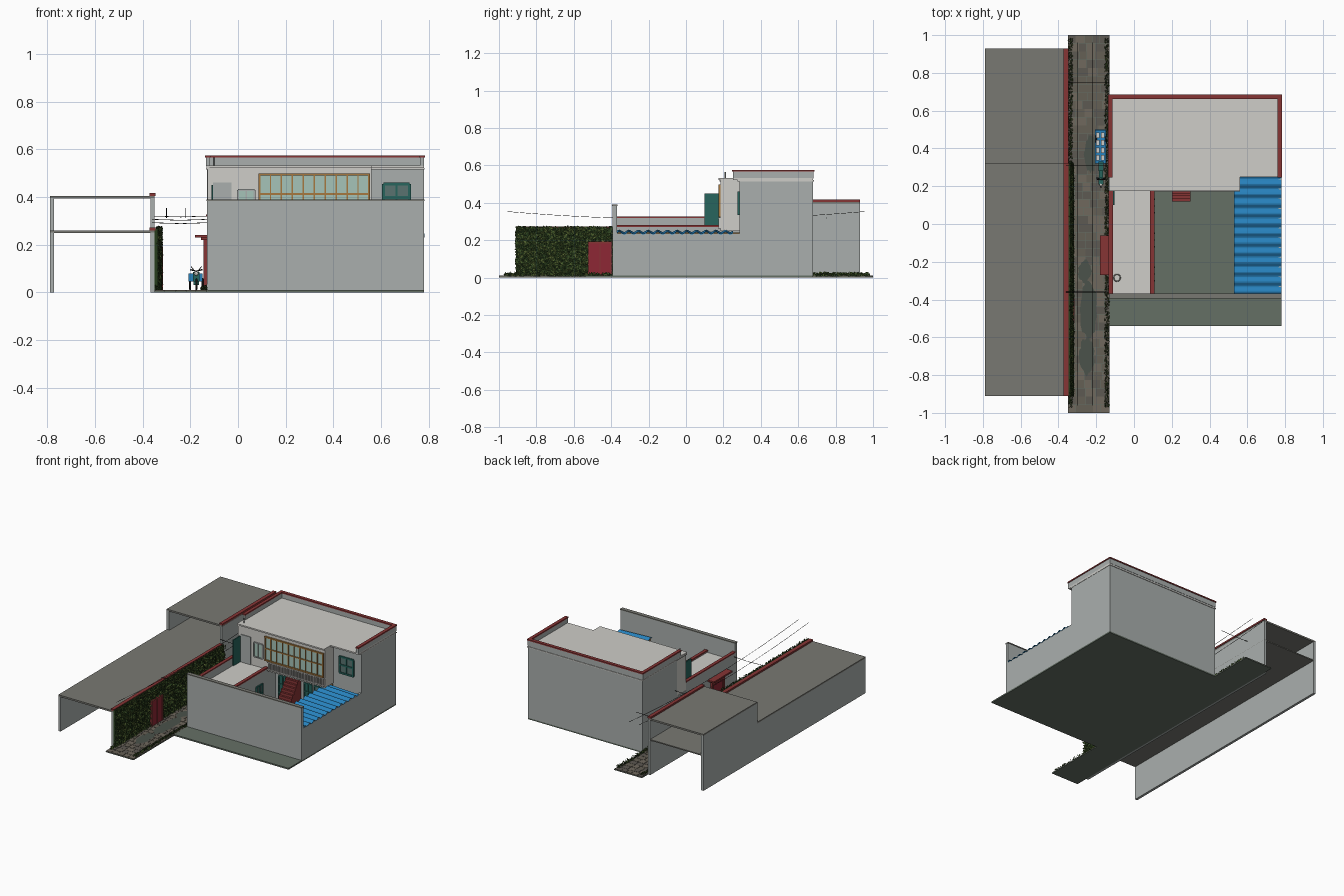
import bpy, bmesh, math, random
from mathutils import Vector, Matrix

if "Cube" in bpy.data.objects:
    bpy.data.objects.remove(bpy.data.objects["Cube"])

random.seed(4)

def mat(name, r, g, b):
    m = bpy.data.materials.new(name)
    m.diffuse_color = (r, g, b, 1)
    m.use_nodes = True
    m.node_tree.nodes["Principled BSDF"].inputs["Base Color"].default_value = m.diffuse_color
    return m

WALL = mat("grey_plaster", .40, .43, .42)
WHITE = mat("pale_plaster", .62, .61, .58)
ROOF = mat("concrete", .19, .19, .17)
RED = mat("red_paint", .24, .035, .035)
DOOR = mat("crimson_door", .27, .02, .035)
BLUE = mat("blue_metal", .02, .22, .50)
TEAL = mat("teal_wood", .02, .13, .11)
GLASS = mat("pale_glass", .38, .55, .48)
DARKGLASS = mat("dark_glass", .10, .17, .16)
WOOD = mat("ochre_wood", .38, .19, .05)
GROUND = mat("green_concrete", .13, .16, .13)
BLACK = mat("black_rubber", .01, .01, .01)
LEAVES = [mat("leaf_dark", .02, .045, .012), mat("leaf_mid", .045, .085, .02), mat("leaf_light", .09, .13, .03)]
STONES = [mat("stone_a", .13, .115, .09), mat("stone_b", .16, .14, .11), mat("stone_c", .11, .10, .085)]
PUDDLE = mat("puddle", .07, .085, .07)

def finish(name, bm, mats):
    me = bpy.data.meshes.new(name)
    bm.to_mesh(me)
    bm.free()
    for m in (mats if isinstance(mats, list) else [mats]):
        me.materials.append(m)
    ob = bpy.data.objects.new(name, me)
    bpy.context.collection.objects.link(ob)
    return ob

def add_box(bm, x0, x1, y0, y1, z0, z1, mi=0):
    M = Matrix.Translation(((x0+x1)/2, (y0+y1)/2, (z0+z1)/2)) @ Matrix.Diagonal((x1-x0, y1-y0, z1-z0, 1))
    for v in bmesh.ops.create_cube(bm, size=1, matrix=M)['verts']:
        for f in v.link_faces:
            f.material_index = mi

def boxes(name, mats, *items):
    bm = bmesh.new()
    for b in items:
        add_box(bm, *b)
    return finish(name, bm, mats)

def tube(name, pts, r, m, cyclic=False):
    cu = bpy.data.curves.new(name, 'CURVE')
    cu.dimensions = '3D'
    cu.bevel_depth, cu.bevel_resolution = r, 1
    sp = cu.splines.new('POLY')
    sp.points.add(len(pts)-1)
    for p, q in zip(sp.points, pts):
        p.co = (*q, 1)
    sp.use_cyclic_u = cyclic
    cu.materials.append(m)
    ob = bpy.data.objects.new(name, cu)
    bpy.context.collection.objects.link(ob)

def window(name, axis, a0, a1, z0, z1, pos, cols, rows, frame, glass=GLASS, t=.008):
    # framed, mullioned panel; axis 'x' faces -y, axis 'y' faces +x
    bm = bmesh.new()
    def put(u0, u1, w0, w1, d, mi):
        if axis == 'x':
            add_box(bm, u0, u1, pos-d, pos+.004, w0, w1, mi)
        else:
            add_box(bm, pos-.004, pos+d, u0, u1, w0, w1, mi)
    put(a0, a1, z0, z1, .003, 1)
    for i in range(cols+1):
        c = a0+(a1-a0)*i/cols
        w = t/2 if i in (0, cols) else t/3
        put(c-w, c+w, z0, z1, .009, 0)
    for i in range(rows+1):
        c = z0+(z1-z0)*i/rows
        put(a0, a1, c-t/2, c+t/2, .008, 0)
    finish(name, bm, [frame, glass])

# Hollow neighbouring row: low front section and taller rear section
for tag, y0, y1, h in (("front", -.91, .32, .26), ("rear", .32, .93, .405)):
    boxes(f"neighbour_{tag}_walls", WALL, (-.79, -.772, y0, y1, 0, h-.01), (-.367, -.35, y0, y1, 0, h-.01))
    boxes(f"neighbour_{tag}_roof", ROOF, (-.79, -.35, y0, y1, h-.012, h))
    boxes(f"neighbour_{tag}_coping", RED, (-.372, -.346, y0, y1, h, h+.012))
boxes("neighbour_rear_floor", ROOF, (-.79, -.35, .32, .93, .248, .256))

# Alley paving
boxes("alley_base", GROUND, (-.35, -.13, -1, 1, 0, .006))
bm = bmesh.new()
for r in range(46):
    y = -1+r*2/46
    x = -.35
    while x < -.135:
        e = min(-.13, x+random.uniform(.035, .06))
        if -.13-e < .02:
            e = -.13
        add_box(bm, x+.001, e-.001, y+.001, y+2/46-.001, .004, .009+random.random()*.001, random.randrange(3))
        x = e
finish("paving_stones", bm, STONES)
for i, (px, py, a, b) in enumerate(((-.24, -.45, .045, .16), (-.25, -.7, .04, .1), (-.26, -.25, .035, .06), (-.23, .37, .035, .1))):
    bm = bmesh.new()
    vs = [bm.verts.new((px+a*k*math.cos(t), py+b*k*math.sin(t), .011)) for t, k in
          ((j*math.tau/24, random.uniform(.85, 1.1)) for j in range(24))]
    bm.faces.new(vs)
    finish(f"puddle_{i}", bm, PUDDLE)

# Foliage: ivy on the neighbour wall and weeds along both edges
def leaf(bm, c, s):
    n = Vector((1, random.uniform(-.8, .8), random.uniform(-.5, 1))).normalized()
    M = Matrix.Translation(c) @ n.to_track_quat('Z', 'Y').to_matrix().to_4x4() @ Matrix.Rotation(random.random()*6.3, 4, 'Z')
    f = bm.faces.new([bm.verts.new(M @ Vector(p)) for p in ((-s, 0, 0), (0, -s*.6, 0), (s, 0, 0), (0, s*.6, 0))])
    f.material_index = random.randrange(3)
bm = bmesh.new()
for _ in range(13000):
    y, z = random.uniform(-.91, .32), random.uniform(.01, .272)
    if -.52 < y < -.4 and z < .185:
        continue
    leaf(bm, (-.332+random.uniform(-.008, .012), y, z), random.uniform(.006, .011))
finish("ivy_leaves", bm, LEAVES)
boxes("ivy_backing", LEAVES[0], (-.352, -.335, -.91, -.52, .01, .268), (-.352, -.335, -.4, .32, .01, .268),
      (-.352, -.335, -.52, -.4, .185, .268))
bm = bmesh.new()
for _ in range(3000):
    d = random.uniform(0, .022)
    x = random.choice((-.348+d, -.132-d))
    leaf(bm, (x, random.uniform(-.97, .98), .01+random.random()*.018*(1-d*25)), random.uniform(.005, .01))
finish("alley_weeds", bm, LEAVES)
boxes("ivy_wall_door", [DOOR, RED], (-.352, -.318, -.52, -.4, .01, .185), (-.352, -.314, -.525, -.515, .01, .19, 1),
      (-.352, -.314, -.405, -.395, .01, .19, 1), (-.352, -.314, -.525, -.395, .182, .192, 1), (-.32, -.315, -.462, -.458, .01, .18, 1))

# House ground and walls
boxes("house_base", GROUND, (-.13, .78, -.54, .68, 0, .01))
boxes("front_wall", WALL, (-.13, .78, -.392, -.37, .01, .385))
boxes("front_wall_coping", ROOF, (-.133, .782, -.395, -.367, .383, .39))
boxes("right_wall", WALL, (.765, .78, -.38, .29, .01, .235))
boxes("main_block", WALL, (-.13, .78, .285, .68, .01, .53))
boxes("upper_bay", WHITE, (-.128, .56, .185, .287, .25, .53))
boxes("left_wing", WALL, (-.13, .1, -.37, .287, .01, .258))
boxes("terrace_floor", WHITE, (-.115, .09, -.37, .185, .256, .262))
boxes("terrace_parapets", WALL, (-.13, -.115, -.37, .185, .25, .318), (.09, .105, -.37, .185, .25, .27))
boxes("terrace_copings", RED, (-.134, -.111, -.37, .185, .318, .326), (.086, .109, -.37, .185, .27, .28))

# Main roof, parapets and stepped cornice
boxes("main_roof", WHITE, (-.132, .56, .175, .68, .522, .532), (.56, .78, .25, .68, .522, .532))
boxes("roof_parapets", WALL, (-.135, -.118, .25, .682, .53, .568), (.763, .78, .25, .682, .53, .568), (-.135, .78, .665, .682, .53, .568))
boxes("parapet_copings", RED, (-.138, -.115, .247, .686, .566, .575), (.76, .784, .247, .686, .566, .575), (-.138, .784, .662, .686, .566, .575))
boxes("cornice_line", WHITE, (-.134, -.12, .18, .684, .515, .522), (.56, .782, .275, .684, .515, .522), (-.134, .782, .67, .684, .515, .522))
tube("roof_vent", [(-.1, .21, .53), (-.1, .21, .565)], .004, WALL)

# Upper openings
window("gallery_glazing", 'x', .09, .55, .33, .495, .184, 10, 2, WOOD)
boxes("gallery_frame", WOOD, (.085, .555, .174, .186, .49, .498), (.085, .555, .174, .186, .324, .332))
bm = bmesh.new()
for i in range(31):
    c = .12+i*.43/30
    add_box(bm, c-.003, c+.003, .174, .187, .27, .315)
add_box(bm, .11, .56, .172, .187, .315, .322)
add_box(bm, .11, .56, .172, .187, .263, .27)
finish("gallery_balusters", bm, WHITE)
window("side_room_window", 'x', .61, .72, .34, .455, .284, 2, 2, TEAL, DARKGLASS, .012)
boxes("terrace_doorway", WALL, (-.105, -.028, .18, .19, .262, .46))
boxes("terrace_open_door", TEAL, (-.112, -.104, .1, .178, .265, .45))
window("terrace_window", 'x', 0, .07, .33, .43, .184, 2, 1, WALL)

# Blue corrugated roof over the right side
bm = bmesh.new()
rows = [[bm.verts.new((x, -.37+.62*i/96, z+.006*math.sin(i*math.tau/8))) for i in range(97)] for x, z in ((.53, .25), (.782, .24))]
for i in range(96):
    bm.faces.new((rows[0][i], rows[1][i], rows[1][i+1], rows[0][i+1]))
ob = finish("corrugated_roof", bm, BLUE)
ob.modifiers.new("thickness", 'SOLIDIFY').thickness = .004
boxes("roof_beam", WOOD, (.54, .555, -.37, .285, .225, .24), *[(.54, .555, y, y+.015, .01, .23) for y in (-.36, -.15, .06, .26)])

# Courtyard doors, windows and stair
for i, x in enumerate((.13, .33)):
    window(f"courtyard_door_{i}", 'x', x, x+.06, .012, .19, .284, 2, 3, TEAL, TEAL)
window("courtyard_window", 'x', .41, .53, .08, .19, .284, 3, 2, TEAL, DARKGLASS)
for i, y in enumerate((-.3, -.12, .06)):
    window(f"wing_door_{i}", 'y', y, y+.07, .012, .18, .101, 2, 3, TEAL, DARKGLASS)
boxes("stair", RED, *[(.2, .3, .12+.014*i, .284, .01+.019*i, .01+.019*(i+1)) for i in range(11)])

# Alley gate with awning
boxes("gate", [DOOR, RED], (-.137, -.128, -.22, -.11, .01, .19), (-.144, -.128, -.235, -.22, .01, .225, 1),
      (-.144, -.128, -.11, -.095, .01, .225, 1), (-.144, -.128, -.235, -.095, .19, .205, 1))
boxes("gate_awning", RED, (-.18, -.13, -.27, -.06, .23, .241), (-.155, -.13, -.255, -.075, .22, .231))
tube("terrace_tap", [(-.09+.018*math.cos(t*.52), -.285+.018*math.sin(t*.52), .266) for t in range(12)], .003, ROOF, True)

# Cargo tricycle parked by the house
def wheel(name, x, y, r):
    tube(name, [(x, y+r*math.cos(t), .012+r+r*math.sin(t)) for t in (i*math.tau/16 for i in range(16))], .004, BLACK, True)
wheel("trike_front_wheel", -.175, .22, .022)
for s in (-1, 1):
    wheel(f"trike_rear_wheel_{s}", -.175+s*.026, .45, .022)
    tube(f"trike_mirror_{s}", [(-.175+s*.008, .235, .09), (-.175+s*.022, .235, .108)], .002, BLACK)
boxes("trike_body", TEAL, (-.188, -.162, .21, .25, .045, .085), (-.186, -.164, .25, .32, .03, .045), (-.188, -.162, .28, .33, .045, .062))
tube("trike_handlebar", [(-.2, .245, .095), (-.175, .235, .088), (-.15, .245, .095)], .003, BLACK)
boxes("trike_cargo_bed", BLUE, (-.207, -.148, .32, .5, .045, .052), (-.207, -.203, .32, .5, .05, .078), (-.152, -.148, .32, .5, .05, .078),
      (-.207, -.148, .32, .324, .05, .078), (-.207, -.148, .496, .5, .05, .078))
boxes("trike_crates", WHITE, *[(x, x+.018, y, y+.03, .052, .07+.01*random.random()) for x in (-.2, -.175) for y in (.335, .375, .415, .455)])
bm = bmesh.new()
bmesh.ops.create_uvsphere(bm, u_segments=12, v_segments=8, radius=.009, matrix=Matrix.Translation((-.175, .208, .078)))
finish("trike_lamp", bm, WHITE)

# Overhead wires: sagging along the alley and spanning across it
for i, x in enumerate((-.30, -.22)):
    tube(f"long_wire_{i}", [(x, y, .312+.045*y*y) for y in (k/8*.96 for k in range(-8, 9))], .0012, BLACK)
for i, (y, z) in enumerate(((-.36, .292), (.31, .306), (.75, .32))):
    tube(f"cross_wire_{i}", [(-.36, y, z), (-.24, y, z-.004), (-.13, y, z)], .0015, BLACK)
